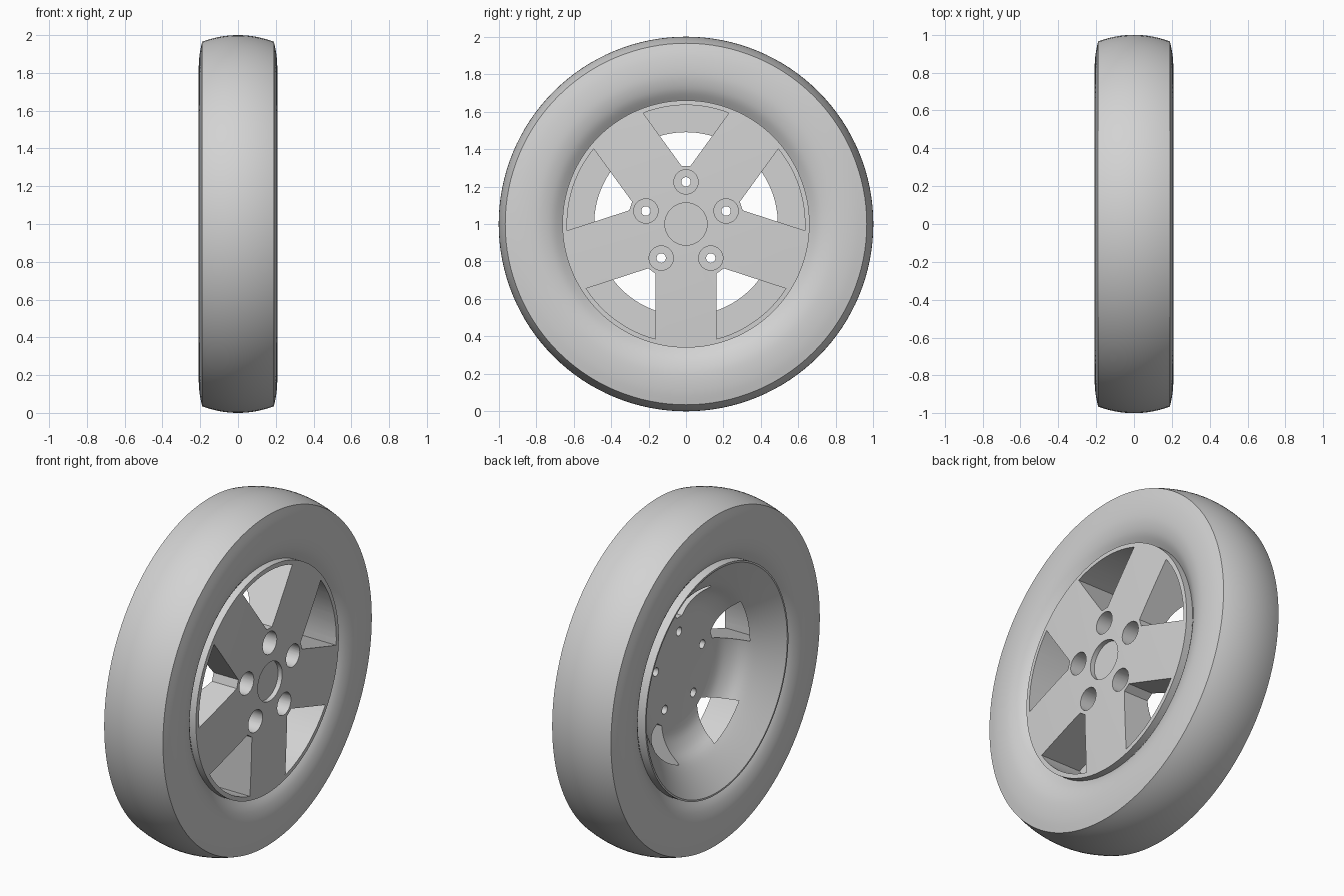
import bpy, bmesh, math
from math import sin, cos, pi, radians

if "Cube" in bpy.data.objects:
    bpy.data.objects.remove(bpy.data.objects["Cube"])

AXLE_Z = 1.0
grey = bpy.data.materials.new("plain_grey")
grey.diffuse_color = (0.65, 0.65, 0.65, 1)
grey.use_nodes = True
grey.node_tree.nodes["Principled BSDF"].inputs["Base Color"].default_value = grey.diffuse_color


def finish(name, bm):
    bmesh.ops.remove_doubles(bm, verts=bm.verts, dist=1e-5)
    bmesh.ops.recalc_face_normals(bm, faces=bm.faces)
    mesh = bpy.data.meshes.new(name)
    bm.to_mesh(mesh)
    bm.free()
    mesh.materials.append(grey)
    ob = bpy.data.objects.new(name, mesh)
    bpy.context.collection.objects.link(ob)
    return ob


def lathe(bm, profile, steps, y=0.0, z=AXLE_Z, closed=False):
    """Spin (x, radius) points around an axle parallel to x."""
    verts = [bm.verts.new((px, y, z + r)) for px, r in profile]
    pairs = list(zip(verts, verts[1:]))
    if closed:
        pairs.append((verts[-1], verts[0]))
    edges = [bm.edges.new(p) for p in pairs]
    bmesh.ops.spin(bm, geom=verts + edges, cent=(0, y, z), axis=(1, 0, 0),
                   angle=2 * pi, steps=steps, use_merge=True)


def smooth_curve(pts, n=4):
    """Catmull-Rom through the points."""
    p = [pts[0]] + pts + [pts[-1]]
    out = []
    for i in range(1, len(p) - 2):
        for k in range(n):
            t = k / n
            out.append(tuple(0.5 * (2 * b + (c - a) * t + (2 * a - 5 * b + 4 * c - d) * t * t
                                    + (3 * b - a - 3 * c + d) * t ** 3)
                             for a, b, c, d in zip(p[i - 1], p[i], p[i + 1], p[i + 2])))
    return out + [pts[-1]]


def shade(ob, angle):
    bpy.ops.object.select_all(action='DESELECT')
    ob.select_set(True)
    bpy.context.view_layer.objects.active = ob
    bpy.ops.object.shade_smooth_by_angle(angle=radians(angle))


# Tyre: crowned tread, bulging sidewalls dipping in at the rim
side = smooth_curve([(0.19, 0.965), (0.203, 0.90), (0.208, 0.83), (0.203, 0.77),
                     (0.183, 0.71), (0.145, 0.655)])
tread = [(0.19 * t / 8, 1.0 - 0.035 * (t / 8) ** 2) for t in range(-7, 8)]
bm = bmesh.new()
lathe(bm, [(-x, r) for x, r in reversed(side)] + tread + side, 128, closed=True)
tyre = finish("tyre", bm)
shade(tyre, 25)

# Rim: slightly domed face, straight outer wall, hollow bowl behind
dome = [(0.208 - 0.018 * (r / 0.66) ** 2, r) for r in (0, 0.2, 0.4, 0.55, 0.66)]
bowl = smooth_curve([(0.045, 0.30), (0.03, 0.37), (-0.01, 0.435), (-0.07, 0.49),
                     (-0.13, 0.56), (-0.2, 0.65)])
bm = bmesh.new()
lathe(bm, dome + [(-0.2, 0.66)] + bowl[::-1] + [(0.045, 0)], 128)
rim = finish("rim", bm)

# Cutters: five windows between parallel-sided spokes
bm = bmesh.new()
half = radians(36) - math.asin(0.163 / 0.635)
for k in range(5):
    a = radians(90 + 72 * k)
    outline = [(0.31, -0.024), (0.31, 0.024)]
    for i in range(13):
        t = half * (1 - i / 6)
        outline.append((0.635 * cos(t), 0.635 * sin(t)))
    face = bm.faces.new([bm.verts.new((-0.07, u * cos(a) - v * sin(a),
                                       AXLE_Z + u * sin(a) + v * cos(a))) for u, v in outline])
    ext = bmesh.ops.extrude_face_region(bm, geom=[face], use_keep_orig=True)
    bmesh.ops.translate(bm, vec=(0.4, 0, 0),
                        verts=[g for g in ext["geom"] if isinstance(g, bmesh.types.BMVert)])
    # stepped bolt hole on the same spoke angle
    lathe(bm, [(0.3, 0), (0.3, 0.065), (0.09, 0.065), (0.09, 0.025), (-0.1, 0.025), (-0.1, 0)],
          32, 0.225 * cos(a), AXLE_Z + 0.225 * sin(a))
# shallow hub recess
lathe(bm, [(0.3, 0), (0.3, 0.113), (0.18, 0.113), (0.18, 0)], 48)
cutter = finish("rim_cutter", bm)
cutter.hide_render = True

# Cut the rim, then drop the cutter
mod = rim.modifiers.new("openings", 'BOOLEAN')
mod.operation = 'DIFFERENCE'
mod.solver = 'EXACT'
mod.object = cutter
bpy.context.view_layer.objects.active = rim
bpy.ops.object.modifier_apply(modifier=mod.name)
bpy.data.objects.remove(cutter, do_unlink=True)
shade(rim, 28)
